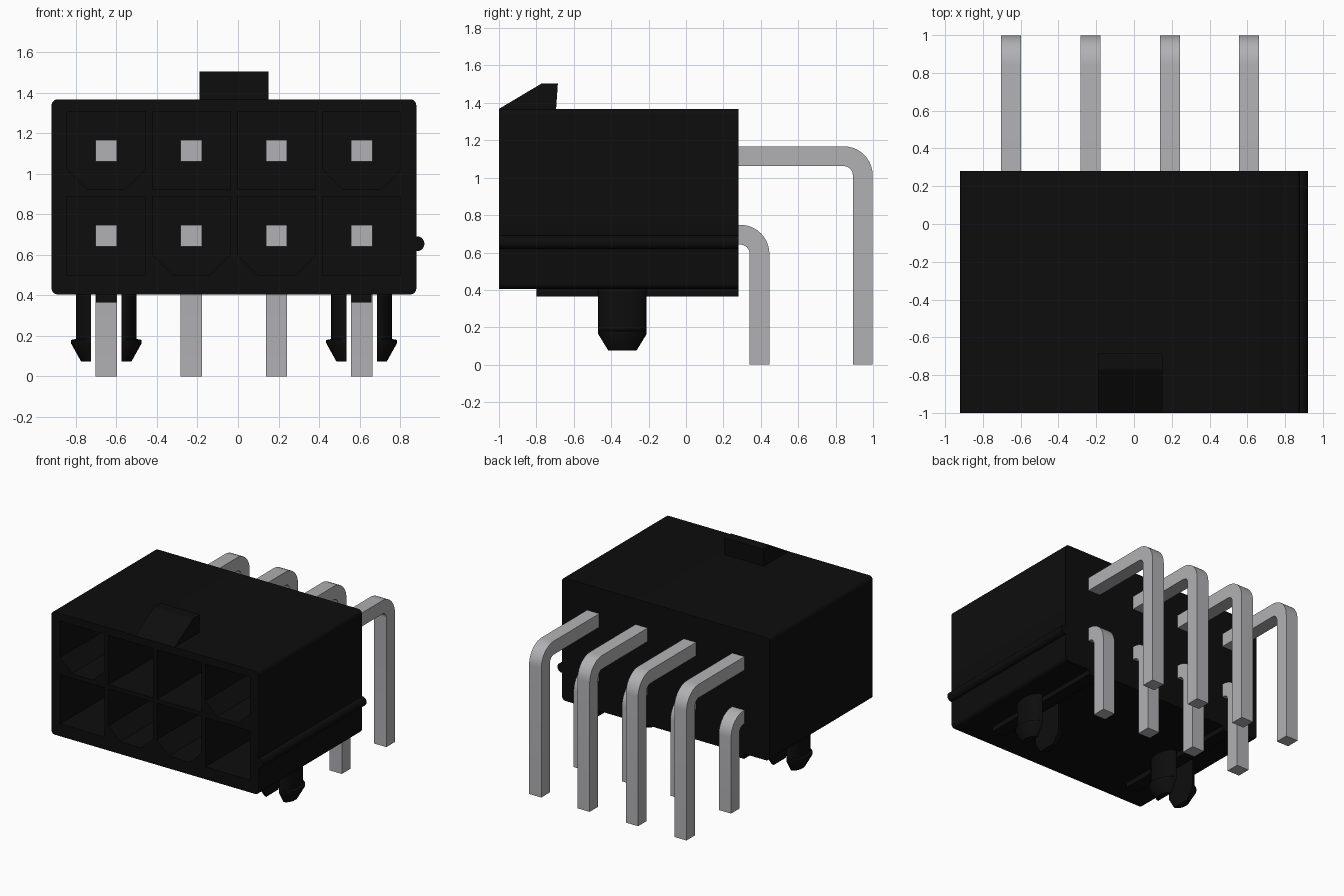
import bpy, bmesh, math

if "Cube" in bpy.data.objects:
    bpy.data.objects.remove(bpy.data.objects["Cube"])

CX = -0.02                       # middle of the housing in x
PIN_X = [CX + 0.42 * (i - 1.5) for i in range(4)]
ROWS = (1.115, 0.695)            # pin heights


def material(name, rgb):
    m = bpy.data.materials.new(name)
    m.diffuse_color = (*rgb, 1)
    m.use_nodes = True
    m.node_tree.nodes["Principled BSDF"].inputs["Base Color"].default_value = m.diffuse_color
    return m


BLACK = material("black plastic", (0.004, 0.004, 0.004))
METAL = material("tinned metal", (0.44, 0.44, 0.46))


def finish(bm, name, mat, smooth=True):
    bmesh.ops.recalc_face_normals(bm, faces=bm.faces)
    me = bpy.data.meshes.new(name)
    bm.to_mesh(me)
    bm.free()
    me.materials.append(mat)
    ob = bpy.data.objects.new(name, me)
    bpy.context.collection.objects.link(ob)
    if smooth:
        bpy.ops.object.select_all(action='DESELECT')
        ob.select_set(True)
        bpy.context.view_layer.objects.active = ob
        bpy.ops.object.shade_smooth_by_angle(angle=math.radians(35))
    return ob


def loft(bm, rings):
    """Closed solid through rings of equal point count."""
    vs = [[bm.verts.new(p) for p in r] for r in rings]
    n = len(vs[0])
    for a, b in zip(vs, vs[1:]):
        for i in range(n):
            j = (i + 1) % n
            bm.faces.new((a[i], a[j], b[j], b[i]))
    bm.faces.new(vs[0])
    bm.faces.new(vs[-1][::-1])


def prism_y(bm, pts, y0, y1):    # xz profile pushed along y
    loft(bm, [[(x, y, z) for x, z in pts] for y in (y0, y1)])


def prism_x(bm, pts, x0, x1):    # yz profile pushed along x
    loft(bm, [[(x, y, z) for y, z in pts] for x in (x0, x1)])


def arc(cx, cy, r, a0, a1, n):
    return [(cx + r * math.cos(math.radians(a0 + (a1 - a0) * i / n)),
             cy + r * math.sin(math.radians(a0 + (a1 - a0) * i / n))) for i in range(n + 1)]


def rect(x0, x1, z0, z1):
    return [(x0, z0), (x1, z0), (x1, z1), (x0, z1)]


# housing shell with rounded long edges
r, x0, x1, z0, z1 = 0.03, -0.92, 0.88, 0.405, 1.368
bm = bmesh.new()
prism_y(bm, arc(x1 - r, z1 - r, r, 0, 90, 5) + arc(x0 + r, z1 - r, r, 90, 180, 5)
        + arc(x0 + r, z0 + r, r, 180, 270, 5) + arc(x1 - r, z0 + r, r, 270, 360, 5), -1, 0.28)
housing = finish(bm, "housing", BLACK, False)

# sockets: square ones and keyed ones with two cut lower corners
bm = bmesh.new()
h, c = 0.193, 0.1
for row, z in enumerate(ROWS):
    for i, x in enumerate(PIN_X):
        if (i in (0, 3)) == (row == 0):
            pts = [(x - h + c, z - h), (x + h - c, z - h), (x + h, z - h + c),
                   (x + h, z + h), (x - h, z + h), (x - h, z - h + c)]
        else:
            pts = rect(x - h, x + h, z - h, z + h)
        prism_y(bm, pts, -1.1, 0.0)
cutter = finish(bm, "socket_cutter", BLACK, False)
cutter.hide_render = True
mod = housing.modifiers.new("sockets", 'BOOLEAN')
mod.object = cutter
mod.solver = 'EXACT'
bpy.ops.object.select_all(action='DESELECT')
housing.select_set(True)
bpy.context.view_layer.objects.active = housing
bpy.ops.object.modifier_apply(modifier=mod.name)
bpy.data.objects.remove(cutter)
bpy.ops.object.shade_smooth_by_angle(angle=math.radians(35))

# latch ramp on top
bm = bmesh.new()
prism_x(bm, [(-1, 1.36), (-1, 1.368), (-0.77, 1.505), (-0.685, 1.505), (-0.695, 1.36)], -0.19, 0.15)
finish(bm, "latch_ramp", BLACK, False)

# round rib along the right side
bm = bmesh.new()
prism_y(bm, arc(0.883, 0.655, 0.037, 0, 345, 23), -1, 0.28)
finish(bm, "side_rib", BLACK)

# stand-off ribs and split snap pegs underneath
for side, x in (("left", PIN_X[0]), ("right", PIN_X[3])):
    bm = bmesh.new()
    prism_y(bm, rect(x - 0.05, x + 0.05, 0.365, 0.42), -0.8, 0.28)
    finish(bm, side + "_standoff_rib", BLACK, False)

    bm = bmesh.new()
    for s in (-1, 1):
        rings = []
        for z, xo, yw in ((0.42, .15, .13), (0.185, .15, .13), (0.18, .175, .13),
                          (0.165, .175, .13), (0.075, .125, .075)):
            rings.append([(x + s * (0.075 + (xo - 0.075) * math.cos(t)), -0.34 + yw * math.sin(t), z)
                          for t in (math.pi * (k / 12 - 0.5) for k in range(13))])
        loft(bm, rings)
    finish(bm, side + "_snap_peg", BLACK)

# right-angle pins
w = 0.053
for name, z, y in (("upper_pin", ROWS[0], 0.945), ("lower_pin", ROWS[1], 0.393)):
    ro, ri = 0.155, 0.049
    cy, cz = y + w - ro, z + w - ro
    profile = ([(-0.5, z - w), (-0.5, z + w)] + arc(cy, cz, ro, 90, 0, 10)
               + [(y + w, 0), (y - w, 0)] + arc(cy, cz, ri, 0, 90, 8))
    for i, x in enumerate(PIN_X):
        bm = bmesh.new()
        prism_x(bm, profile, x - w, x + w)
        finish(bm, f"{name}_{i + 1}", METAL)
